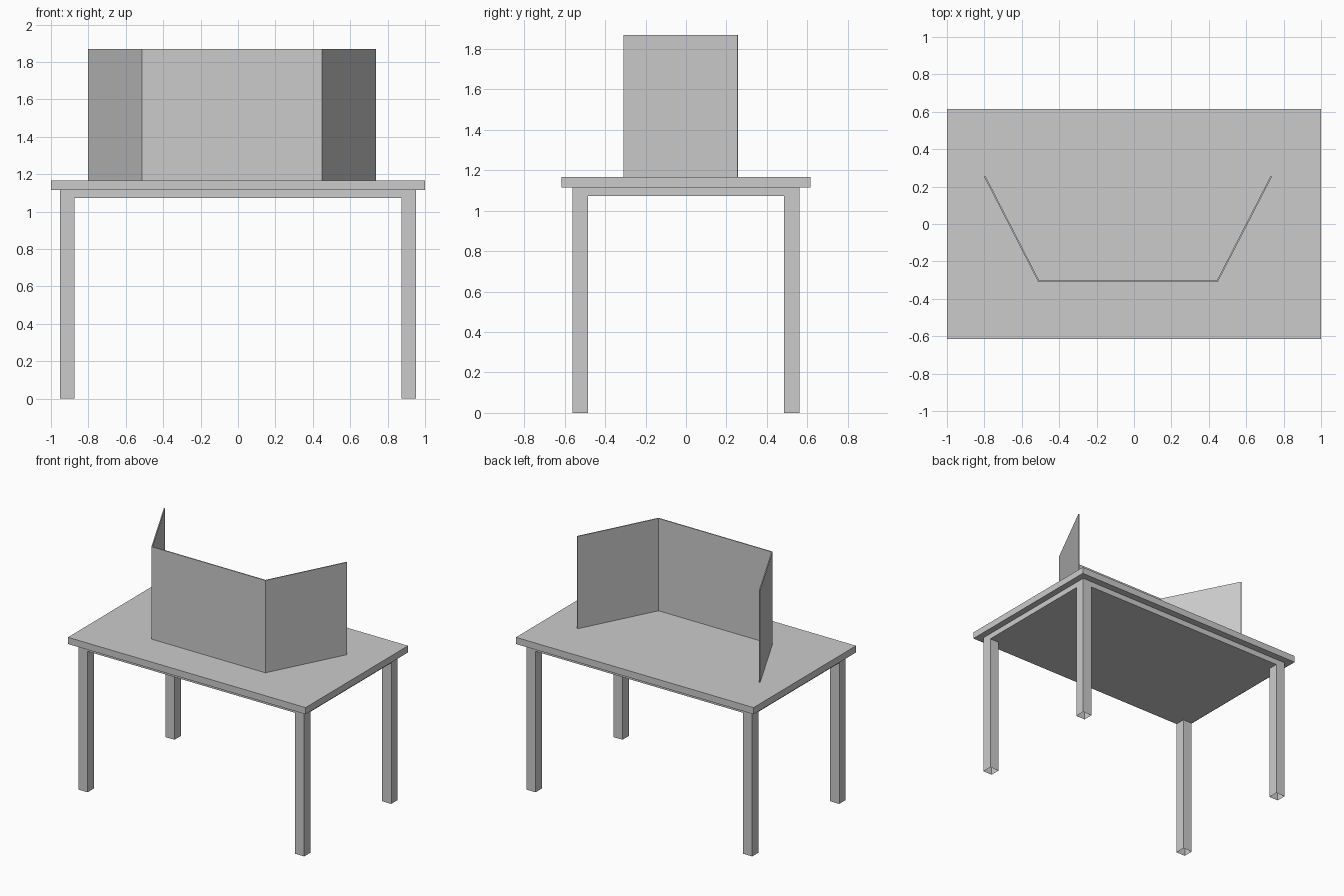
import bpy, bmesh

if "Cube" in bpy.data.objects:
    bpy.data.objects.remove(bpy.data.objects["Cube"])

TOP_Z = 1.166      # table surface
UNDER_Z = 1.115    # underside of table top
APRON_Z = 1.072    # underside of apron


def prism(name, outline, z0, z1, caps=True):
    """Extrude a counter-clockwise outline from z0 to z1."""
    bm = bmesh.new()
    low = [bm.verts.new((x, y, z0)) for x, y in outline]
    high = [bm.verts.new((x, y, z1)) for x, y in outline]
    n = len(outline)
    for i in range(n):
        j = (i + 1) % n
        bm.faces.new((low[i], low[j], high[j], high[i]))
    if caps:
        bm.faces.new(low[::-1])
        bm.faces.new(high)
    mesh = bpy.data.meshes.new(name)
    bm.to_mesh(mesh)
    bm.free()
    obj = bpy.data.objects.new(name, mesh)
    bpy.context.collection.objects.link(obj)
    return obj


def rect(x0, x1, y0, y1):
    return [(x0, y0), (x1, y0), (x1, y1), (x0, y1)]


# Table top and the apron slab beneath it
prism("table_top", rect(-1, 1, -0.616, 0.616), UNDER_Z, TOP_Z)
prism("apron", rect(-0.951, 0.951, -0.562, 0.562), APRON_Z, UNDER_Z)

# Four square tube legs, open at the foot
for side, sx in (("left", -1), ("right", 1)):
    for end, sy in (("front", -1), ("back", 1)):
        cx, cy, h = sx * 0.912, sy * 0.523, 0.039
        prism(f"{end}_{side}_leg", rect(cx - h, cx + h, cy - h, cy + h),
              0, APRON_Z, caps=False)

# Thin three-panel folding screen: right half profile, mirrored about its centre
CX = -0.032
outer = [(0.480, -0.310), (0.770, 0.254)]
inner = [(0.763, 0.258), (0.475, -0.302)]
half = outer + inner
outline = [(CX + x, y) for x, y in half] + [(CX - x, y) for x, y in reversed(half)]
prism("folding_screen", outline, TOP_Z, 1.869)
